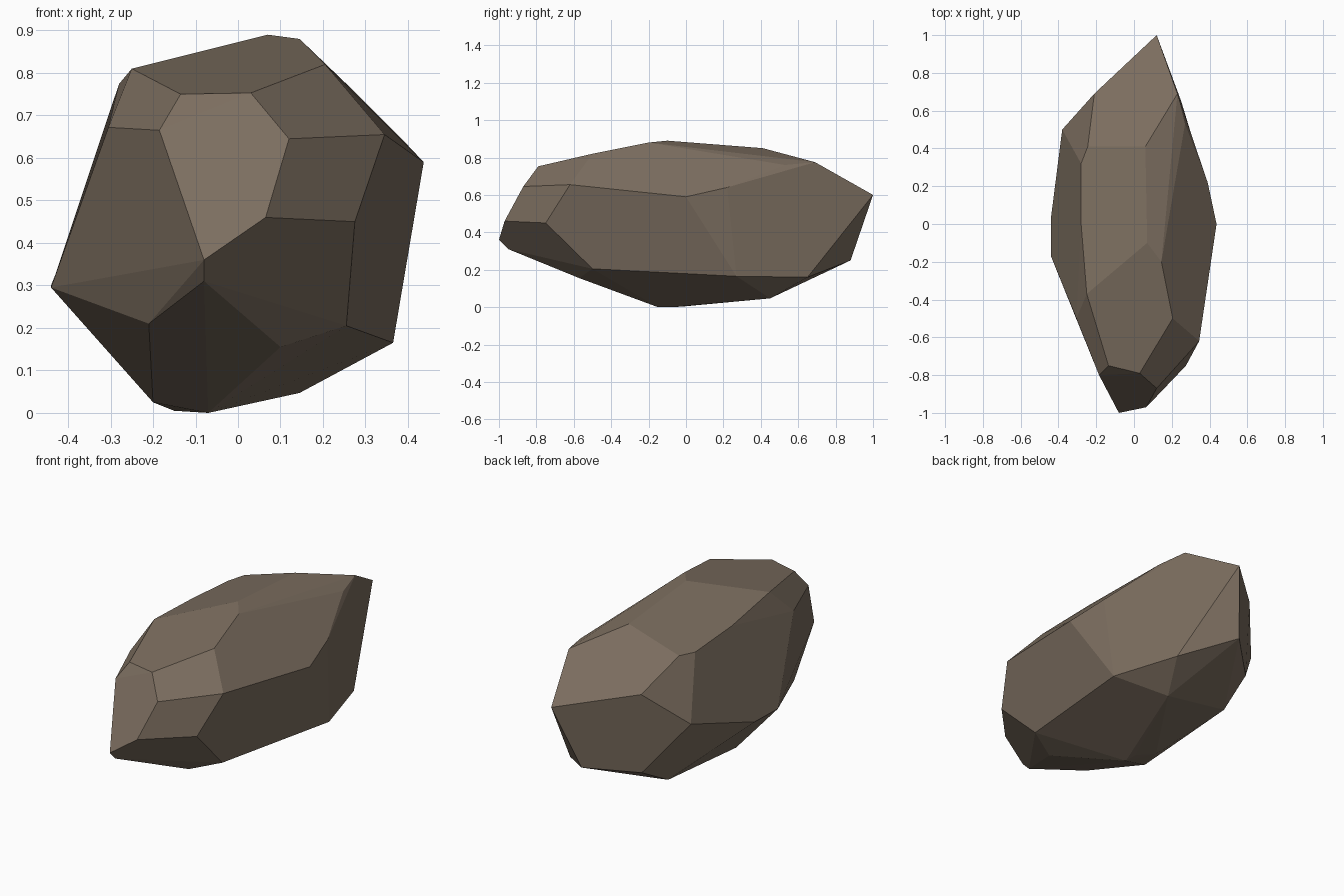
import bpy, bmesh, math

# corner points of the faceted boulder, grouped by region
top = [(.07, -.10, .89), (.145, -.20, .88), (.205, -.50, .82), (.06, .41, .85),
       (-.25, -.37, .81), (-.28, 0, .774), (-.28, .32, .751), (-.245, .41, .756)]
front = [(-.08, -1, .36), (-.08, -.95, .31), (.065, -.97, .46), (.12, -.87, .645),
         (.03, -.79, .753), (-.135, -.75, .75), (-.185, -.80, .665), (-.305, -.50, .672),
         (.275, -.75, .45), (-.21, -.64, .21), (.10, -.57, .155)]
right = [(.437, 0, .59), (.345, -.62, .655), (.39, .22, .64), (.255, -.50, .205),
         (.365, .27, .165), (.25, .65, .16), (.27, .53, .76)]
left = [(-.44, -.17, .295), (-.44, .03, .30), (-.38, .50, .45)]
back = [(.12, 1, .60), (.23, .69, .775), (-.21, .69, .64), (.02, .88, .25), (-.20, .67, .20)]
base = [(-.20, -.15, .025), (-.15, 0, .005), (-.07, -.07, 0), (-.07, -.15, 0),
        (0, .08, .017), (.145, .45, .047), (-.22, .47, .09)]

# wrap the points in a hull and merge nearly flat facets
bm = bmesh.new()
for p in top + front + right + left + back + base:
    bm.verts.new(p)
hull = bmesh.ops.convex_hull(bm, input=bm.verts)
loose = [v for v in bm.verts if not v.link_faces]
bmesh.ops.delete(bm, geom=loose, context='VERTS')
bmesh.ops.dissolve_limit(bm, angle_limit=math.radians(5), verts=bm.verts, edges=bm.edges)
bmesh.ops.recalc_face_normals(bm, faces=bm.faces)

mesh = bpy.data.meshes.new("boulder")
bm.to_mesh(mesh)
bm.free()
rock = bpy.data.objects.new("boulder", mesh)
bpy.context.collection.objects.link(rock)

# brown stone
stone = bpy.data.materials.new("brown_stone")
stone.diffuse_color = (.20, .155, .115, 1)
mesh.materials.append(stone)
